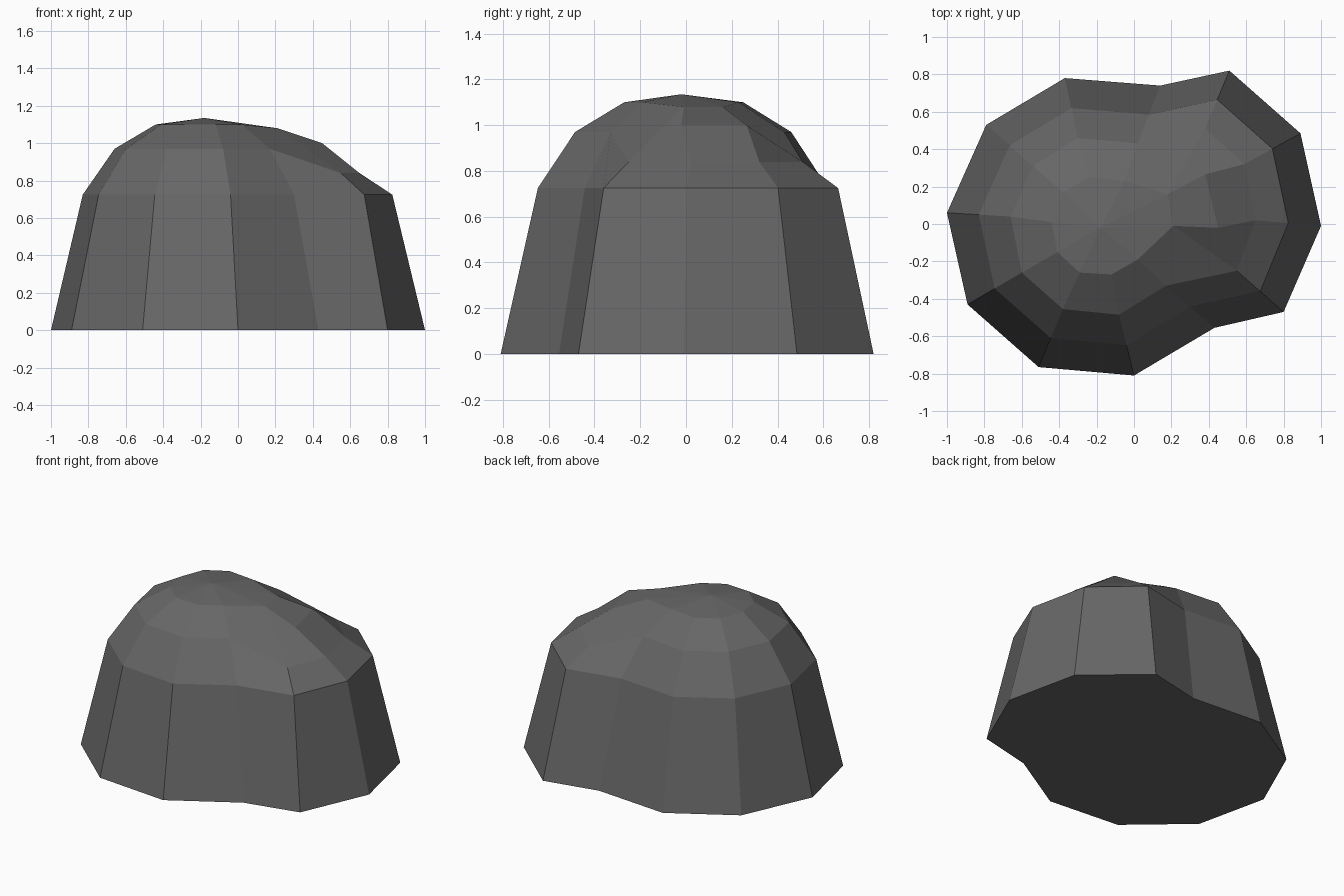
import bpy
import bmesh
from mathutils import Vector

# Remove the default object
cube = bpy.data.objects.get("Cube")
if cube:
    bpy.data.objects.remove(cube, do_unlink=True)

# Stone colour
stone = bpy.data.materials.new("dark_grey_stone")
stone.use_nodes = True
colour = (0.135, 0.135, 0.135, 1)
stone.diffuse_color = colour
shader = stone.node_tree.nodes["Principled BSDF"]
shader.inputs["Base Color"].default_value = colour
shader.inputs["Roughness"].default_value = 0.9

# Cross-sections of the boulder, each starting at the -x side
SHOULDER_HEIGHT = 0.725
ground_outline = [
    (-1, .06), (-.79, .53), (-.37, .78), (.14, .74), (.51, .82), (.89, .485),
    (1, -.01), (.8, -.47), (.43, -.555), (0, -.81), (-.51, -.765), (-.89, -.43),
]
dome_outline = [
    (-.66, .04), (-.54, .31), (-.3, .46), (.02, .43), (.38, .51), (.59, .32),
    (.65, .02), (.55, -.25), (.17, -.33), (-.08, -.485), (-.38, -.455), (-.6, -.26),
]
crown_outline = [
    (-.44, .01), (-.38, .17), (-.24, .25), (-.05, .23), (.18, .16), (.38, .265),
    (.45, -.02), (.21, -.01), (.02, -.19), (-.12, -.27), (-.29, -.26), (-.41, -.15),
]
summit = (-.18, -.02, 1.135)

# The +x flank is worn lower than the rest of the dome
worn_columns = range(4, 8)
dome_heights = [.84 if i in worn_columns else .97 for i in range(12)]
crown_heights = [1.1] * 12
for i in worn_columns:
    crown_heights[i] = 1.0 if i in (5, 6) else 1.08


def lift(outline, heights):
    return [Vector((x, y, z)) for (x, y), z in zip(outline, heights)]


ground = lift(ground_outline, [0] * 12)
dome = lift(dome_outline, dome_heights)
crown = lift(crown_outline, crown_heights)

# The shoulder lies halfway between the ground and dome outlines
shoulder = [(a + b) / 2 for a, b in zip(ground, dome)]
for point in shoulder:
    point.z = SHOULDER_HEIGHT

bm = bmesh.new()
rings = [[bm.verts.new(p) for p in ring] for ring in (ground, shoulder, dome, crown)]

# Flat underside
bm.faces.new(rings[0])

# Walls and dome bands
for lower, upper in zip(rings, rings[1:]):
    for i in range(len(lower)):
        j = (i + 1) % len(lower)
        bm.faces.new((lower[i], lower[j], upper[j], upper[i]))

# Faceted top, with one sloping ledge over the worn flank
top = bm.verts.new(summit)
rim = rings[-1]
ledge = [rim[i] for i in worn_columns]
bm.faces.new(ledge)
inner_rim = [v for v in rim if v not in ledge[1:-1]]
for a, b in zip(inner_rim, inner_rim[1:] + inner_rim[:1]):
    bm.faces.new((a, b, top))

bmesh.ops.recalc_face_normals(bm, faces=bm.faces[:])
mesh = bpy.data.meshes.new("boulder")
bm.to_mesh(mesh)
bm.free()
mesh.materials.append(stone)

boulder = bpy.data.objects.new("boulder", mesh)
bpy.context.collection.objects.link(boulder)
